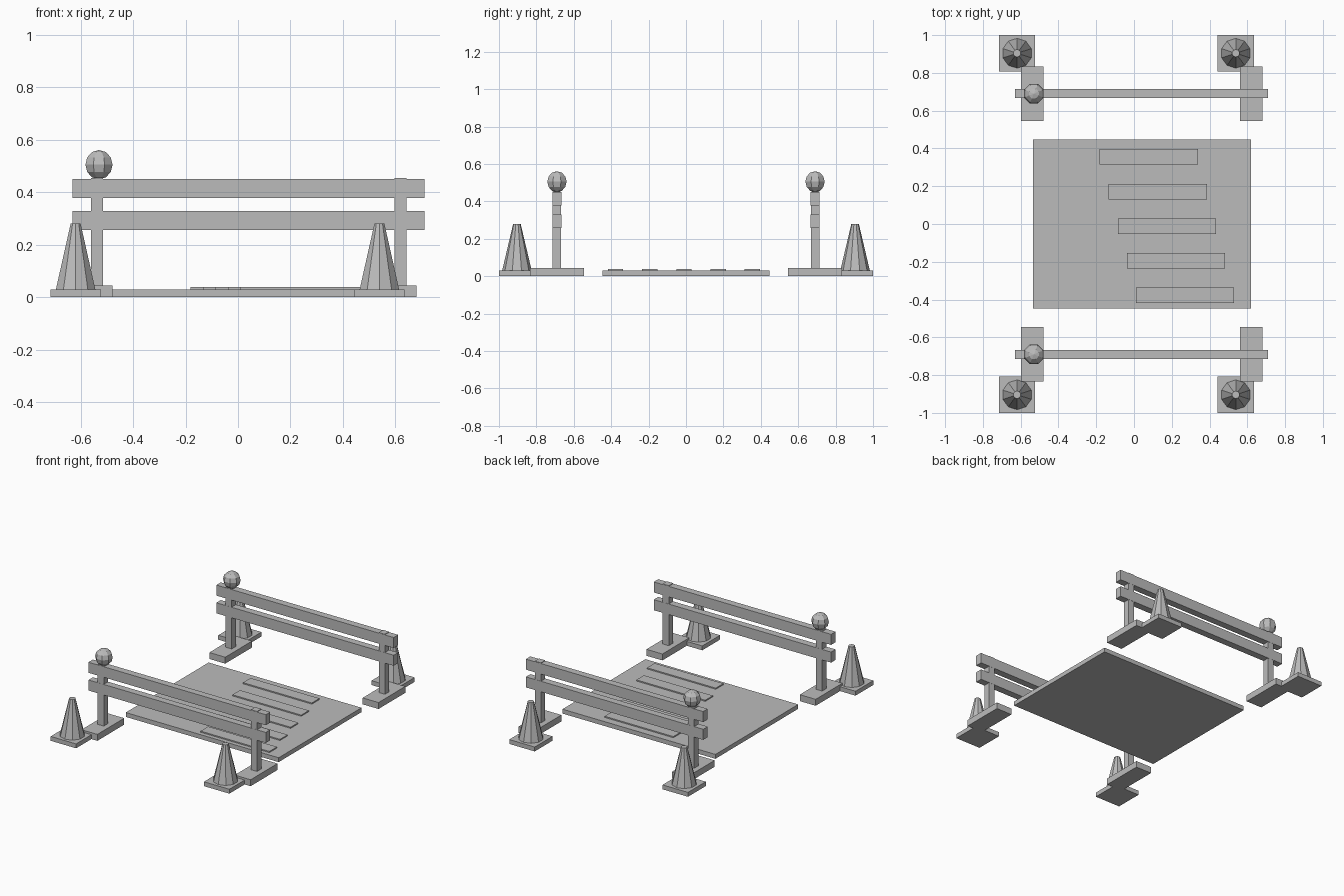
import bpy
import math

cube = bpy.data.objects.get("Cube")
if cube:
    bpy.data.objects.remove(cube, do_unlink=True)

grey = bpy.data.materials.new("plain_grey")
grey.use_nodes = True
colour = (0.5, 0.5, 0.5, 1)
grey.diffuse_color = colour
grey.node_tree.nodes["Principled BSDF"].inputs["Base Color"].default_value = colour


def finish(name):
    obj = bpy.context.object
    obj.name = name
    obj.data.materials.append(grey)
    return obj


def box(name, x, y, z):
    """Box spanning the (low, high) pairs x, y and z."""
    spans = (x, y, z)
    bpy.ops.mesh.primitive_cube_add(size=1, location=[(a + b) / 2 for a, b in spans])
    obj = finish(name)
    obj.scale = [b - a for a, b in spans]
    bpy.ops.object.transform_apply(location=False, rotation=False, scale=True)
    return obj


def around(centre, half):
    return centre - half, centre + half


# Ground slab with staggered raised stripes
box("road_slab", (-0.535, 0.62), (-0.447, 0.447), (0, 0.03))
for i in range(5):
    start = 0.01 - 0.048 * i
    y = -0.377 + 0.183 * i
    box(f"road_stripe_{i + 1}", (start, start + 0.52), around(y, 0.041), (0.028, 0.038))

# Two barriers, front and back
for place, side in (("front", -1), ("back", 1)):
    y = 0.69 * side
    for end, x in (("right", -0.538), ("left", 0.62)):
        box(f"{place}_{end}_barrier_foot", around(x, 0.06), around(y, 0.145), (0, 0.044))
        box(f"{place}_{end}_barrier_post", around(x, 0.023), around(y, 0.023), (0.04, 0.454))
    for level, z in (("lower", 0.293), ("upper", 0.414)):
        box(f"{place}_{level}_rail", (-0.63, 0.71), around(y, 0.024), around(z, 0.036))

    # Warning lamp on the right post
    bpy.ops.mesh.primitive_uv_sphere_add(segments=8, ring_count=6, radius=0.056,
                                         location=(-0.53, y, 0.505),
                                         rotation=(0, 0, math.radians(22.5)))
    finish(f"{place}_lamp")

    # Traffic cones on square plates
    y = 0.904 * side
    for end, x in (("right", -0.619), ("left", 0.539)):
        box(f"{place}_{end}_cone_plate", around(x, 0.096), around(y, 0.096), (0, 0.03))
        bpy.ops.mesh.primitive_cone_add(vertices=10, radius1=0.079, radius2=0.02,
                                        depth=0.25, location=(x, y, 0.155))
        finish(f"{place}_{end}_cone")
